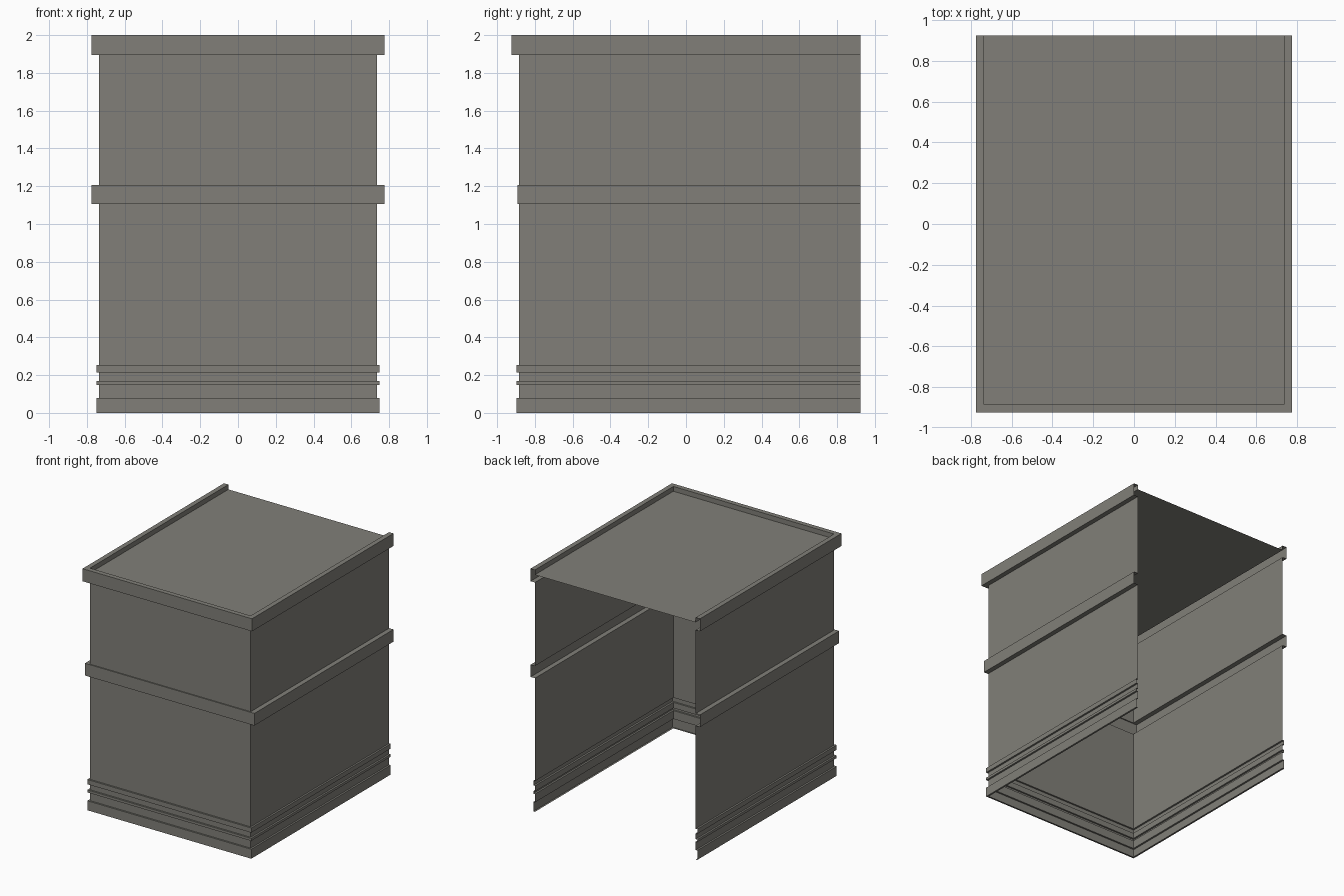
import bpy

if "Cube" in bpy.data.objects:
    bpy.data.objects.remove(bpy.data.objects["Cube"])

# One flat colour
stone = bpy.data.materials.new("warm_grey")
stone.diffuse_color = (0.22, 0.213, 0.19, 1)
stone.use_nodes = True
stone.node_tree.nodes["Principled BSDF"].inputs["Base Color"].default_value = stone.diffuse_color

WX, FRONT, BACK = 0.735, -0.884, 0.924   # wall half width, front and open back


def make(name, verts, faces):
    me = bpy.data.meshes.new(name)
    me.from_pydata(verts, [], faces)
    me.materials.append(stone)
    ob = bpy.data.objects.new(name, me)
    bpy.context.collection.objects.link(ob)
    return ob


def sweep(name, profile):
    """Sweep (side offset, front offset, z) points around the three walls."""
    verts, faces = [], []
    for dx, dy, z in profile:
        x, y = WX + dx, FRONT - dy
        verts += [(-x, BACK, z), (-x, y, z), (x, y, z), (x, BACK, z)]
    for r in range(len(profile) - 1):
        for c in range(3):
            a = r * 4 + c
            faces.append((a, a + 1, a + 5, a + 4))
    return make(name, verts, faces)


def band(name, dx, dy, z0, z1, lip=None):
    """Hollow moulding, open toward the inside."""
    top = z1 if lip is None else lip
    pts = [(0, 0, z0), (dx, dy, z0), (dx, dy, z1), (0, 0, z1)]
    if top != z1:
        pts.append((0, 0, top))
    sweep(name, pts)


# Mouldings from bottom to top: name, side offset, front offset, bottom, top
bands = [
    ("base_plinth", 0.015, 0.014, 0.0, 0.078),
    ("thin_base_bead", 0.015, 0.014, 0.147, 0.168),
    ("upper_base_bead", 0.015, 0.014, 0.215, 0.254),
    ("middle_belt", 0.04, 0.009, 1.105, 1.206),
    ("top_cornice", 0.04, 0.04, 1.896, 2.0),
]
for i, (name, dx, dy, z0, z1) in enumerate(bands):
    band(name, dx, dy, z0, z1, 1.96 if name == "top_cornice" else None)
    # Plain wall up to the next moulding
    if i + 1 < len(bands):
        sweep("wall_section_%d" % (i + 1), [(0, 0, z1), (0, 0, bands[i + 1][3])])

# Sunken flat roof
make("roof", [(-WX, FRONT, 1.96), (WX, FRONT, 1.96), (WX, BACK, 1.96), (-WX, BACK, 1.96)],
     [(0, 1, 2, 3)])
